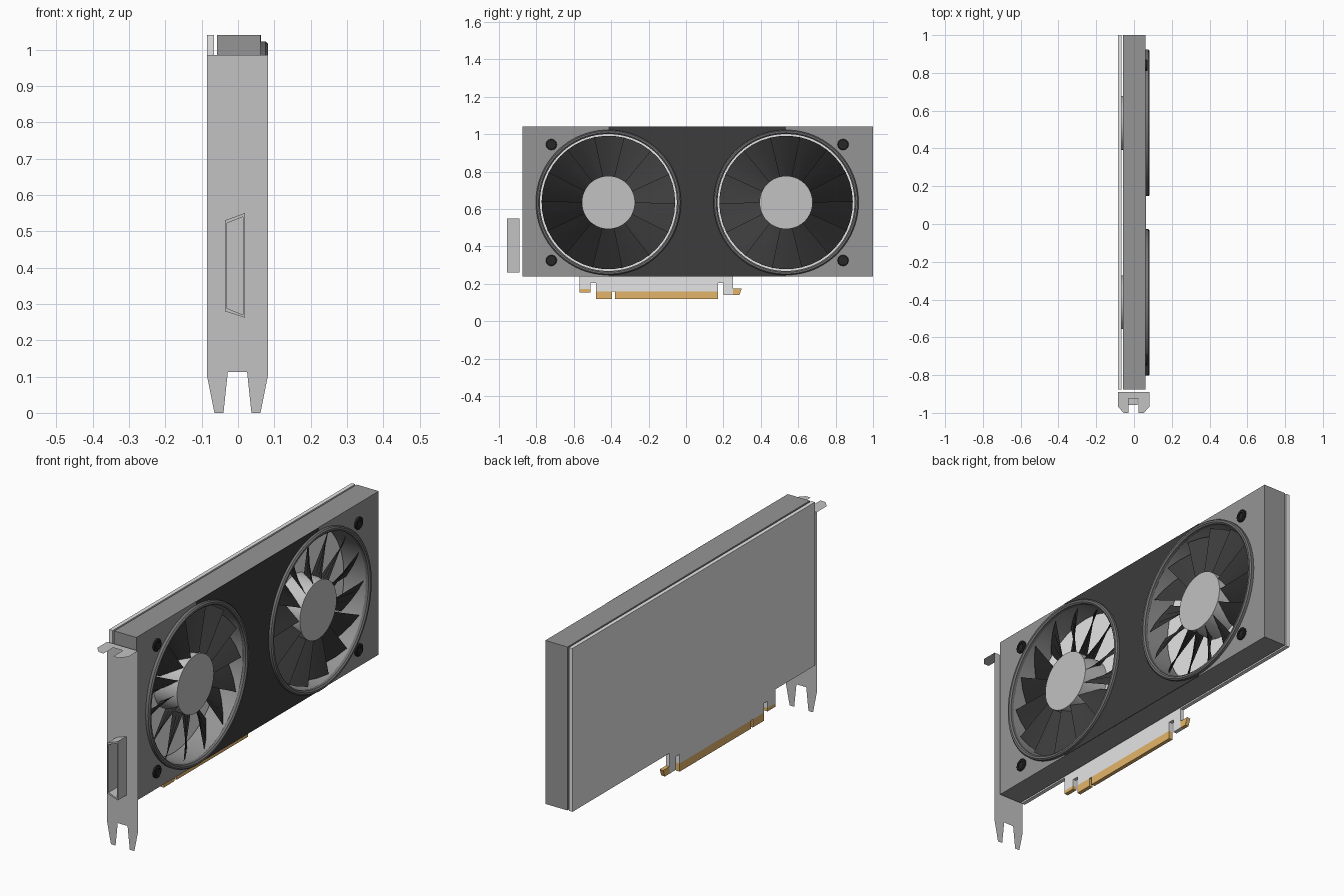
import bpy, bmesh, math
from mathutils import Vector

cube = bpy.data.objects.get("Cube")
if cube:
    bpy.data.objects.remove(cube, do_unlink=True)


def material(name, r, g, b):
    m = bpy.data.materials.new(name)
    m.use_nodes = True
    m.diffuse_color = (r, g, b, 1)
    m.node_tree.nodes["Principled BSDF"].inputs["Base Color"].default_value = (r, g, b, 1)
    return m


WHITE = material("pale_board", 0.78, 0.78, 0.78)
STEEL = material("light_steel", 0.54, 0.54, 0.54)
GREY = material("mid_grey", 0.3, 0.3, 0.3)
RING = material("ring_grey", 0.17, 0.17, 0.17)
DARK = material("charcoal", 0.045, 0.045, 0.045)
BLACK = material("screw_black", 0.02, 0.02, 0.02)
GOLD = material("gold", 0.77, 0.46, 0.14)

# Each axis maps profile coordinates (a, b) and a depth d to space
MAPS = {
    "x": lambda a, b, d: Vector((d, a, b)),
    "y": lambda a, b, d: Vector((a, d, b)),
    "z": lambda a, b, d: Vector((a, b, d)),
}


def finish(name, bm, mat, smooth=False):
    bmesh.ops.recalc_face_normals(bm, faces=bm.faces)
    mesh = bpy.data.meshes.new(name)
    bm.to_mesh(mesh)
    bm.free()
    mesh.materials.append(mat)
    ob = bpy.data.objects.new(name, mesh)
    bpy.context.collection.objects.link(ob)
    if smooth:
        activate(ob)
        bpy.ops.object.shade_smooth_by_angle(angle=math.radians(35))
    return ob


def activate(ob):
    bpy.ops.object.select_all(action="DESELECT")
    ob.select_set(True)
    bpy.context.view_layer.objects.active = ob


def prism(name, pts, axis, lo, hi, mat, smooth=False):
    """Extrude a flat outline from lo to hi; equal values leave a sheet."""
    bm = bmesh.new()
    face = bm.faces.new([bm.verts.new(MAPS[axis](a, b, lo)) for a, b in pts])
    if hi != lo:
        new = bmesh.ops.extrude_face_region(bm, geom=[face], use_keep_orig=True)
        verts = [v for v in new["geom"] if isinstance(v, bmesh.types.BMVert)]
        bmesh.ops.translate(bm, verts=verts, vec=MAPS[axis](0, 0, hi - lo))
    return finish(name, bm, mat, smooth)


def rect(a0, b0, a1, b1):
    return [(a0, b0), (a1, b0), (a1, b1), (a0, b1)]


def circle(cy, cz, r, n=96):
    return [(cy + r * math.cos(math.tau * i / n), cz + r * math.sin(math.tau * i / n))
            for i in range(n)]


def loft(name, loops, mat, smooth=False):
    """Join a closed chain of equal point loops with quads."""
    bm = bmesh.new()
    rows = [[bm.verts.new(p) for p in loop] for loop in loops]
    n = len(rows[0])
    for r0, r1 in zip(rows, rows[1:] + rows[:1]):
        for i in range(n):
            j = (i + 1) % n
            bm.faces.new((r0[i], r0[j], r1[j], r1[i]))
    return finish(name, bm, mat, smooth)


def cut(ob, cutters):
    activate(ob)
    for c in cutters:
        mod = ob.modifiers.new("fan_hole", "BOOLEAN")
        mod.operation, mod.solver, mod.object = "DIFFERENCE", "EXACT", c
        bpy.ops.object.modifier_apply(modifier=mod.name)


FAN_Z, HOLE = 0.635, 0.366
FANS = {"front": (-0.415, -1), "rear": (0.535, 1)}
FACE = 0.062

# Shroud and dark centre panel with two round openings
shroud = prism("shroud", rect(-0.875, 0.24, 1, 1.04), "x", -0.058, FACE, GREY)
panel = prism("centre_panel", rect(-0.415, 0.24, 0.535, 1.04), "x", FACE - 0.002, FACE + 0.002, DARK)
cutters = [prism("cutter_" + k, circle(cy, FAN_Z, HOLE), "x", -0.064, 0.1, GREY)
           for k, (cy, s) in FANS.items()]
for ob in (shroud, panel):
    cut(ob, cutters)
for c in cutters:
    bpy.data.objects.remove(c, do_unlink=True)
activate(shroud)
bpy.ops.object.shade_smooth_by_angle(angle=math.radians(30))

# Fans: rim, hub and pitched blades, mirrored in handedness
BLADES = 14
for k, (cy, side) in FANS.items():
    profile = [(0.388, FACE - 0.002), (0.388, 0.076), (0.382, 0.082),
               (0.373, 0.082), (HOLE, 0.076), (HOLE, FACE - 0.002)]
    loft(k + "_fan_rim", [[MAPS["x"](a, b, x) for a, b in circle(cy, FAN_Z, r)]
                          for r, x in profile], RING, True)
    prism(k + "_fan_hub", circle(cy, FAN_Z, 0.142, 64), "x", -0.066, 0.06, STEEL, True)
    bm = bmesh.new()
    step = math.tau / BLADES
    for i in range(BLADES):
        def point(r, turn, x):
            a = i * step + turn * step
            return bm.verts.new((x, cy + side * r * math.cos(a), FAN_Z + r * math.sin(a)))
        strip = [(point(0.135, t, x), point(0.357, t, x))
                 for t, x in ((0, -0.04), (0.35, -0.005), (0.7, 0.028), (1.04, 0.056))]
        for (a, b), (c, d) in zip(strip, strip[1:]):
            bm.faces.new((a, b, d, c))
    finish(k + "_fan_blades", bm, DARK, True)

# Corner screws with a recessed socket
for y in (-0.72, 0.84):
    for z in (0.325, 0.945):
        rings = [(0.03, FACE - 0.002), (0.03, 0.069), (0.026, 0.072), (0.017, 0.072), (0.017, 0.066)]
        bm = bmesh.new()
        rows = [[bm.verts.new(MAPS["x"](a, b, x)) for a, b in circle(y, z, r, 12)] for r, x in rings]
        for r0, r1 in zip(rows, rows[1:]):
            for i in range(12):
                j = (i + 1) % 12
                bm.faces.new((r0[i], r0[j], r1[j], r1[i]))
        bm.faces.new(rows[-1])
        finish("corner_screw", bm, BLACK)

# Circuit board with its notched edge connector
board = [(-0.875, 1.04), (-0.875, 0.24), (-0.57, 0.24), (-0.57, 0.172), (-0.51, 0.172),
         (-0.51, 0.205), (-0.48, 0.205), (-0.48, 0.16), (0.17, 0.16), (0.17, 0.205),
         (0.2, 0.205), (0.2, 0.14), (0.25, 0.14), (0.25, 0.24), (1, 0.24), (1, 1.04)]
B0, B1 = -0.085, -0.066
prism("circuit_board", board, "x", B0, B1, WHITE)
for name, pts in {
    "gold_contact_end": rect(-0.57, 0.155, -0.51, 0.172),
    "gold_contact_short": rect(-0.48, 0.12, -0.395, 0.16),
    "gold_contact_long": rect(-0.38, 0.12, 0.17, 0.16),
    "gold_contact_hook": [(0.25, 0.14), (0.285, 0.14), (0.298, 0.175), (0.25, 0.175)],
}.items():
    prism(name, pts, "x", B0, B1, GOLD)

# Sheet metal bracket with forked feet and a notched top tab
BY = -0.89
prism("bracket_plate", [
    (-0.085, 0.985), (-0.085, 0.1), (-0.065, 0), (-0.04, 0), (-0.028, 0.113),
    (0.025, 0.113), (0.037, 0), (0.062, 0), (0.082, 0.1), (0.082, 0.985)], "y", BY, BY, STEEL)
prism("bracket_tab", [
    (-0.085, BY), (-0.085, -0.967), (-0.055, -1), (-0.028, -1), (-0.028, -0.925),
    (0.025, -0.925), (0.025, -1), (0.052, -1), (0.082, -0.967), (0.082, BY)],
    "z", 0.985, 0.985, STEEL)

# Hollow display socket
outer = [(-0.036, 0.28), (0.019, 0.262), (0.019, 0.55), (-0.036, 0.53)]
inner = [(-0.03, 0.288), (0.014, 0.27), (0.014, 0.54), (-0.03, 0.522)]
loft("display_socket", [[MAPS["y"](a, b, y) for a, b in pts] for pts, y in
                        ((outer, BY), (outer, -0.957), (inner, -0.957), (inner, BY))], STEEL)
